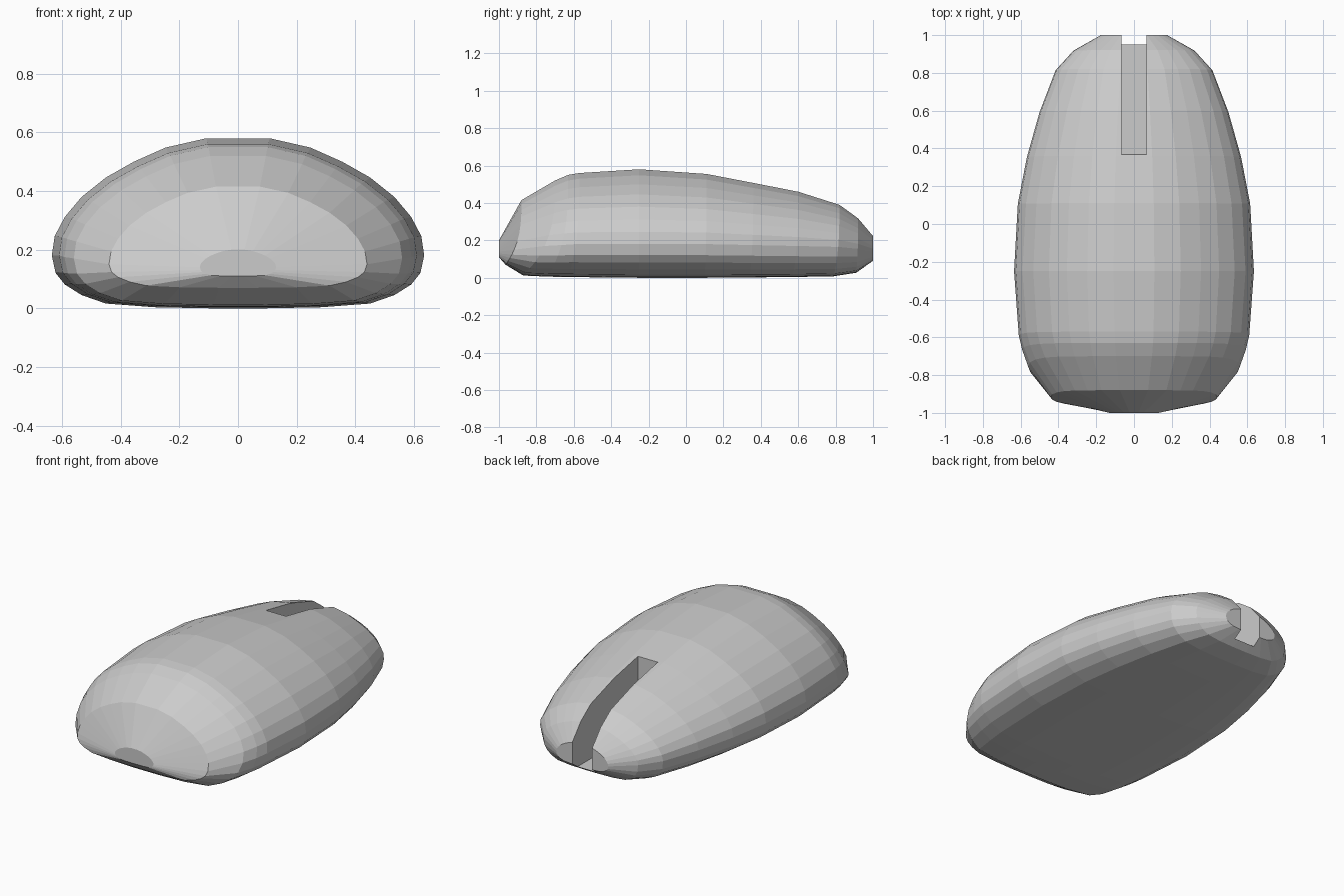
import bpy, bmesh

if "Cube" in bpy.data.objects:
    bpy.data.objects.remove(bpy.data.objects["Cube"])

# Half cross-section from top to bottom: (share of half-width, share of height above/below widest line)
SECTION = [(.17, 1), (.39, .92), (.56, .8), (.71, .665), (.84, .5), (.93, .33), (.985, .165), (1, 0),
           (.98, -.33), (.93, -.55), (.84, -.75), (.71, -.91), (.45, -.98), (.15, -1)]

# Rings along the body: y at top, y at bottom, half-width, top z, widest z, bottom z
RINGS = [(-1.0, -1.0, .13, .20, .14, .11),
         (-.88, -.965, .44, .415, .15, .07),
         (-.70, -.87, .56, .52, .17, .012),
         (-.63, -.74, .592, .55, .175, .006),
         (-.57, -.63, .61, .56, .18, .004),
         (-.25, -.25, .635, .58, .18, .0),
         (.11, .10, .615, .555, .18, .0),
         (.36, .34, .567, .507, .175, .002),
         (.60, .57, .50, .46, .17, .004),
         (.82, .79, .415, .39, .165, .008),
         (.92, .91, .32, .32, .155, .027),
         (1.0, 1.0, .175, .23, .14, .09)]


def make_object(name, bm):
    bmesh.ops.recalc_face_normals(bm, faces=bm.faces)
    mesh = bpy.data.meshes.new(name)
    bm.to_mesh(mesh)
    bm.free()
    obj = bpy.data.objects.new(name, mesh)
    bpy.context.collection.objects.link(obj)
    return obj


# Lofted faceted shell
bm = bmesh.new()
loops = []
for y_top, y_bot, w, zt, zw, zb in RINGS:
    half = []
    for u, v in SECTION:
        z = zw + v * (zt - zw if v > 0 else zw - zb)
        drop = (zt - z) / (zt - zb)
        half.append((u * w, y_top + (y_bot - y_top) * drop ** 3, z))
    ring = half + [(-x, y, z) for x, y, z in reversed(half)]
    loops.append([bm.verts.new(p) for p in ring])
n = len(loops[0])
for a, b in zip(loops, loops[1:]):
    for i in range(n):
        j = (i + 1) % n
        bm.faces.new((a[i], a[j], b[j], b[i]))
bm.faces.new(loops[0])
bm.faces.new(loops[-1])
body = make_object("mouse_body", bm)

# Wheel slot cutter, open at the back end, with a slightly tilted inner end
bm = bmesh.new()
profile = [(.37, .055), (1.2, .055), (1.2, .8), (.365, .8)]
face = bm.faces.new([bm.verts.new((-.067, y, z)) for y, z in profile])
out = bmesh.ops.extrude_face_region(bm, geom=[face])
bmesh.ops.translate(bm, vec=(.134, 0, 0),
                    verts=[g for g in out["geom"] if isinstance(g, bmesh.types.BMVert)])
cutter = make_object("slot_cutter", bm)
cutter.hide_render = True
cutter.hide_set(True)

# Cut the slot
cut = body.modifiers.new("slot", "BOOLEAN")
cut.operation = "DIFFERENCE"
cut.solver = "EXACT"
cut.object = cutter
